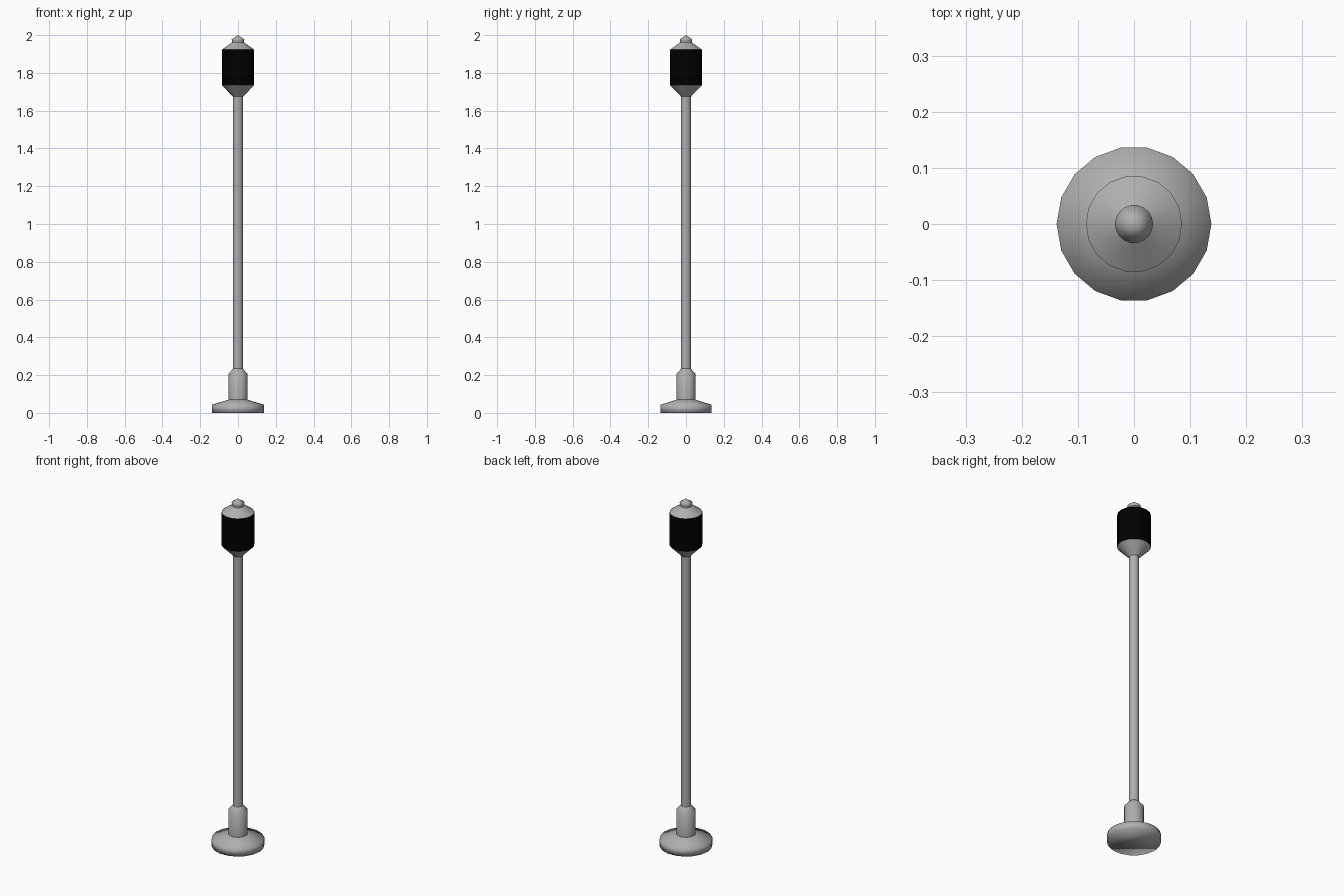
import bpy, bmesh
from math import cos, sin, pi, radians

if "Cube" in bpy.data.objects:
    bpy.data.objects.remove(bpy.data.objects["Cube"])

SIDES = 18


def colour(name, v):
    mat = bpy.data.materials.new(name)
    mat.diffuse_color = (v, v, v, 1)
    mat.use_nodes = True
    mat.node_tree.nodes["Principled BSDF"].inputs["Base Color"].default_value = mat.diffuse_color
    return mat


grey = colour("grey", 0.43)
black = colour("black", 0.0)


def lathe(name, profile, cap_bottom=False, material=grey):
    """Spin (radius, z) points about z; radius 0 makes a tip."""
    bm = bmesh.new()
    rings = []
    for r, z in profile:
        n = SIDES if r > 0 else 1
        rings.append([bm.verts.new((r * cos(2 * pi * i / SIDES),
                                    r * sin(2 * pi * i / SIDES), z)) for i in range(n)])
    for a, b in zip(rings, rings[1:]):
        for i in range(SIDES):
            j = (i + 1) % SIDES
            if len(b) == 1:
                bm.faces.new((a[i], a[j], b[0]))
            else:
                bm.faces.new((a[i], a[j], b[j], b[i]))
    if cap_bottom:
        bm.faces.new(rings[0][::-1])
    # Smooth round the barrel, sharp between profile segments
    for f in bm.faces:
        f.smooth = True
    for e in bm.edges:
        if len(e.link_faces) == 2 and e.calc_face_angle() > radians(30):
            e.smooth = False
    mesh = bpy.data.meshes.new(name)
    bm.to_mesh(mesh)
    bm.free()
    obj = bpy.data.objects.new(name, mesh)
    bpy.context.collection.objects.link(obj)
    mesh.materials.append(material)
    return obj


# Round foot with sloped top
lathe("base", [(0.138, 0), (0.138, 0.043), (0.05, 0.07)], cap_bottom=True)
# Sleeve around the bottom of the pole
lathe("sleeve", [(0.05, 0.07), (0.05, 0.207), (0.026, 0.234)])
# Long pole
lathe("pole", [(0.026, 0.234), (0.026, 1.674)])
# Flared lamp holder
lathe("lamp_holder", [(0.026, 1.674), (0.086, 1.735)])
# Dark lamp body
lathe("lamp_body", [(0.086, 1.735), (0.086, 1.923)], material=black)
# Sloped lamp roof
lathe("lamp_roof", [(0.086, 1.923), (0.032, 1.961)])
# Small pointed knob on top
lathe("finial", [(0.032, 1.961), (0.032, 1.973), (0.034, 1.977), (0, 2.0)])
